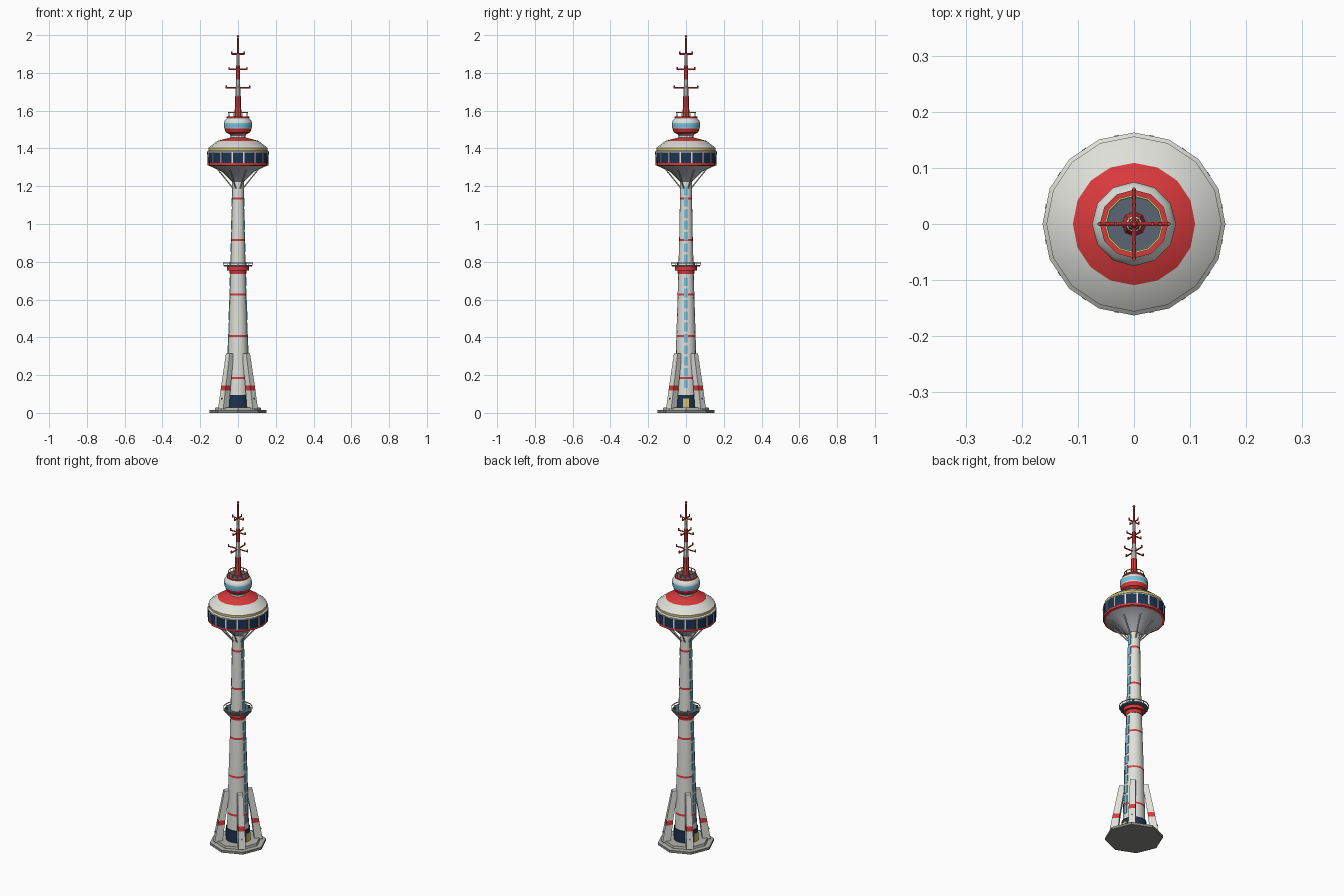
import bpy, bmesh
from math import sin, cos, pi, radians
from mathutils import Vector, Matrix

old = bpy.data.objects.get("Cube")
if old:
    bpy.data.objects.remove(old)

COLORS = {
    "white": (0.74, 0.74, 0.70), "red": (0.70, 0.042, 0.045),
    "navy": (0.013, 0.034, 0.08), "sky_blue": (0.18, 0.54, 0.74),
    "yellow": (0.68, 0.55, 0.15), "dark_grey": (0.10, 0.13, 0.17),
    "concrete": (0.45, 0.45, 0.42), "pale_grey": (0.54, 0.56, 0.59),
    "stone": (0.25, 0.25, 0.23),
}
MATS = {}
for name, rgb in COLORS.items():
    m = bpy.data.materials.new(name)
    m.use_nodes = True
    m.diffuse_color = (*rgb, 1)
    m.node_tree.nodes["Principled BSDF"].inputs["Base Color"].default_value = (*rgb, 1)
    MATS[name] = m


def finish(name, bm, mats, smooth=True):
    bmesh.ops.recalc_face_normals(bm, faces=bm.faces[:])
    me = bpy.data.meshes.new(name)
    bm.to_mesh(me)
    bm.free()
    for m in mats:
        me.materials.append(MATS[m])
    ob = bpy.data.objects.new(name, me)
    bpy.context.collection.objects.link(ob)
    if smooth:
        bpy.ops.object.select_all(action="DESELECT")
        ob.select_set(True)
        bpy.context.view_layer.objects.active = ob
        bpy.ops.object.shade_smooth_by_angle(angle=radians(30))


def lathe(name, profile, sides=16, closed=False, smooth=True):
    """Profile rows are (radius, height, colour of the band above)."""
    bm = bmesh.new()
    mats = list(dict.fromkeys(p[2] for p in profile))
    rings = [[bm.verts.new((r * cos(2 * pi * k / sides), r * sin(2 * pi * k / sides), z))
              for k in range(sides)] for r, z, _ in profile]
    n = len(rings)
    for i in range(n if closed else n - 1):
        a, b = rings[i], rings[(i + 1) % n]
        for k in range(sides):
            j = (k + 1) % sides
            f = bm.faces.new((a[k], a[j], b[j], b[k]))
            f.material_index = mats.index(profile[i][2])
    if not closed:
        bm.faces.new(rings[0]).material_index = mats.index(profile[0][2])
        bm.faces.new(rings[-1]).material_index = mats.index(profile[-1][2])
    finish(name, bm, mats, smooth)


def hoop(name, r, z, t, color, sides=16):
    square = [(r - t, z - t, color), (r + t, z - t, color),
              (r + t, z + t, color), (r - t, z + t, color)]
    lathe(name, square, sides, closed=True)


def add_rod(bm, a, b, r):
    a, b = Vector(a), Vector(b)
    d = b - a
    mat = Matrix.Translation((a + b) / 2) @ d.to_track_quat("Z", "Y").to_matrix().to_4x4()
    bmesh.ops.create_cone(bm, cap_ends=True, segments=6, radius1=r, radius2=r,
                          depth=d.length, matrix=mat)


def add_box(bm, center, size, rot=Matrix()):
    bmesh.ops.create_cube(bm, size=1, matrix=rot @ Matrix.Translation(center)
                          @ Matrix.Diagonal((*size, 1)))


def polar(r, a, z):
    return (r * cos(a), r * sin(a), z)


def posts(name, count, r, z0, z1, t, color, offset=0.0):
    bm = bmesh.new()
    for k in range(count):
        a = 2 * pi * (k + offset) / count
        add_rod(bm, polar(r, a, z0), polar(r, a, z1), t)
    finish(name, bm, [color])


# Stepped octagonal base
lathe("base_slab", [(0.151, 0, "stone"), (0.151, 0.014, "concrete"), (0.123, 0.015, "concrete"),
                    (0.120, 0.028, "concrete")], 8, smooth=False)

# Shaft with red bands following the taper
TAPER = [(0.02, 0.061), (0.41, 0.051), (0.63, 0.044), (0.92, 0.036), (1.25, 0.030)]


def shaft_r(z):
    for (z0, r0), (z1, r1) in zip(TAPER, TAPER[1:]):
        if z <= z1:
            return r0 + (r1 - r0) * (z - z0) / (z1 - z0)


rows = [(shaft_r(0.02), 0.02, "white")]
for z in (0.185, 0.406, 0.627, 0.916, 1.135):
    rows += [(shaft_r(z - 0.0055), z - 0.0055, "red"), (shaft_r(z + 0.0055), z + 0.0055, "white")]
lathe("shaft", rows + [(0.030, 1.25, "white")])

# Lobby drum and side doors
lathe("lobby", [(0.066, 0.025, "navy"), (0.066, 0.096, "navy")])
bm = bmesh.new()
for s in (-1, 1):
    add_box(bm, (s * 0.064, 0, 0.05), (0.009, 0.034, 0.05))
finish("lobby_doors", bm, ["yellow"], False)

# Window strips up both sides of the shaft
bm = bmesh.new()
for s in (-1, 1):
    for k in range(18):
        z = 0.155 + k * 0.06
        if abs(z - 0.765) > 0.03:
            add_box(bm, (s * (shaft_r(z) - 0.001), 0, z), (0.005, 0.021, 0.046))
finish("shaft_windows", bm, ["sky_blue"], False)

# Four tapered buttress legs on the diagonals, each with a red band
LEG = [(0.02, 0.086, 0.130, 0.019), (0.118, 0.075, 0.113, 0.018),
       (0.145, 0.072, 0.108, 0.0175), (0.315, 0.045, 0.076, 0.014)]
for q in range(4):
    rot = Matrix.Rotation(pi / 4 + q * pi / 2, 3, "Z")
    bm = bmesh.new()
    loops = [[bm.verts.new(rot @ Vector(p)) for p in
              ((ri, -w, z), (ro, -w, z), (ro, w, z), (ri, w, z))] for z, ri, ro, w in LEG]
    for i in range(3):
        for k in range(4):
            j = (k + 1) % 4
            f = bm.faces.new((loops[i][k], loops[i][j], loops[i + 1][j], loops[i + 1][k]))
            f.material_index = int(i == 1)
    bm.faces.new(loops[0])
    bm.faces.new(loops[-1])
    finish(f"buttress_{q + 1}", bm, ["white", "red"], False)
bm = bmesh.new()
for q in range(4):
    a = pi / 4 + q * pi / 2
    add_rod(bm, polar(0.115, a, 0.075), polar(0.125, a, 0.075), 0.004)
finish("buttress_lamps", bm, ["dark_grey"])

# Middle service platform
lathe("platform", [(0.043, 0.735, "red"), (0.046, 0.753, "red"), (0.057, 0.755, "red"),
                   (0.057, 0.774, "dark_grey"), (0.074, 0.776, "dark_grey"),
                   (0.074, 0.784, "dark_grey")])
hoop("platform_rail", 0.077, 0.794, 0.002, "white")
posts("platform_posts", 8, 0.076, 0.778, 0.796, 0.002, "white")
posts("platform_lamps", 4, 0.060, 0.783, 0.80, 0.004, "dark_grey", 0.5)

# Main observation pod
lathe("main_pod", [
    (0.032, 1.225, "pale_grey"), (0.085, 1.277, "pale_grey"), (0.150, 1.307, "red"),
    (0.162, 1.311, "red"), (0.162, 1.322, "navy"), (0.163, 1.379, "white"),
    (0.163, 1.384, "white"), (0.156, 1.390, "yellow"), (0.156, 1.403, "white"),
    (0.109, 1.440, "red"), (0.040, 1.458, "white"), (0.038, 1.470, "white")])
bm = bmesh.new()
for k in range(16):
    add_box(bm, (0.1585, 0, 1.351), (0.005, 0.008, 0.058),
            Matrix.Rotation(2 * pi * (k + 0.5) / 16, 4, "Z"))
finish("pod_mullions", bm, ["white"], False)
bm = bmesh.new()
for k in range(8):
    a = 2 * pi * (k + 0.5) / 8
    add_rod(bm, polar(0.030, a, 1.19), polar(0.115, a, 1.288), 0.0035)
finish("pod_struts", bm, ["white"])

# Upper pod with roof deck and railing
lathe("upper_pod", [
    (0.034, 1.46, "white"), (0.044, 1.474, "red"), (0.064, 1.484, "red"),
    (0.072, 1.505, "white"), (0.074, 1.510, "sky_blue"), (0.075, 1.535, "white"),
    (0.070, 1.548, "white"), (0.057, 1.560, "red"), (0.061, 1.561, "red"),
    (0.061, 1.568, "red"), (0.051, 1.568, "dark_grey"), (0.048, 1.566, "dark_grey")], 12)
hoop("deck_rail", 0.051, 1.590, 0.0018, "yellow", 12)
posts("deck_posts", 12, 0.051, 1.565, 1.590, 0.0018, "yellow")

# Stepped mast
lathe("mast", [
    (0.022, 1.565, "red"), (0.018, 1.58, "red"), (0.015, 1.676, "white"),
    (0.0125, 1.678, "white"), (0.0115, 1.765, "red"), (0.0105, 1.767, "red"),
    (0.0095, 1.84, "white"), (0.008, 1.842, "white"), (0.007, 1.90, "red"),
    (0.006, 1.902, "red"), (0.004, 1.985, "red")], 8)
bm = bmesh.new()
bmesh.ops.create_uvsphere(bm, u_segments=8, v_segments=6, radius=0.007,
                          matrix=Matrix.Translation((0, 0, 1.993)))
finish("mast_beacon", bm, ["red"])

# Crossed aerials with upturned tips
for i, (z, reach) in enumerate(((1.721, 0.062), (1.818, 0.047), (1.900, 0.033))):
    bm = bmesh.new()
    for q in range(4):
        a = q * pi / 2
        add_rod(bm, (0, 0, z), polar(reach, a, z), 0.004)
        add_rod(bm, polar(reach, a, z - 0.003), polar(reach, a, z + 0.012), 0.0035)
    finish(f"aerial_{i + 1}", bm, ["red"])
